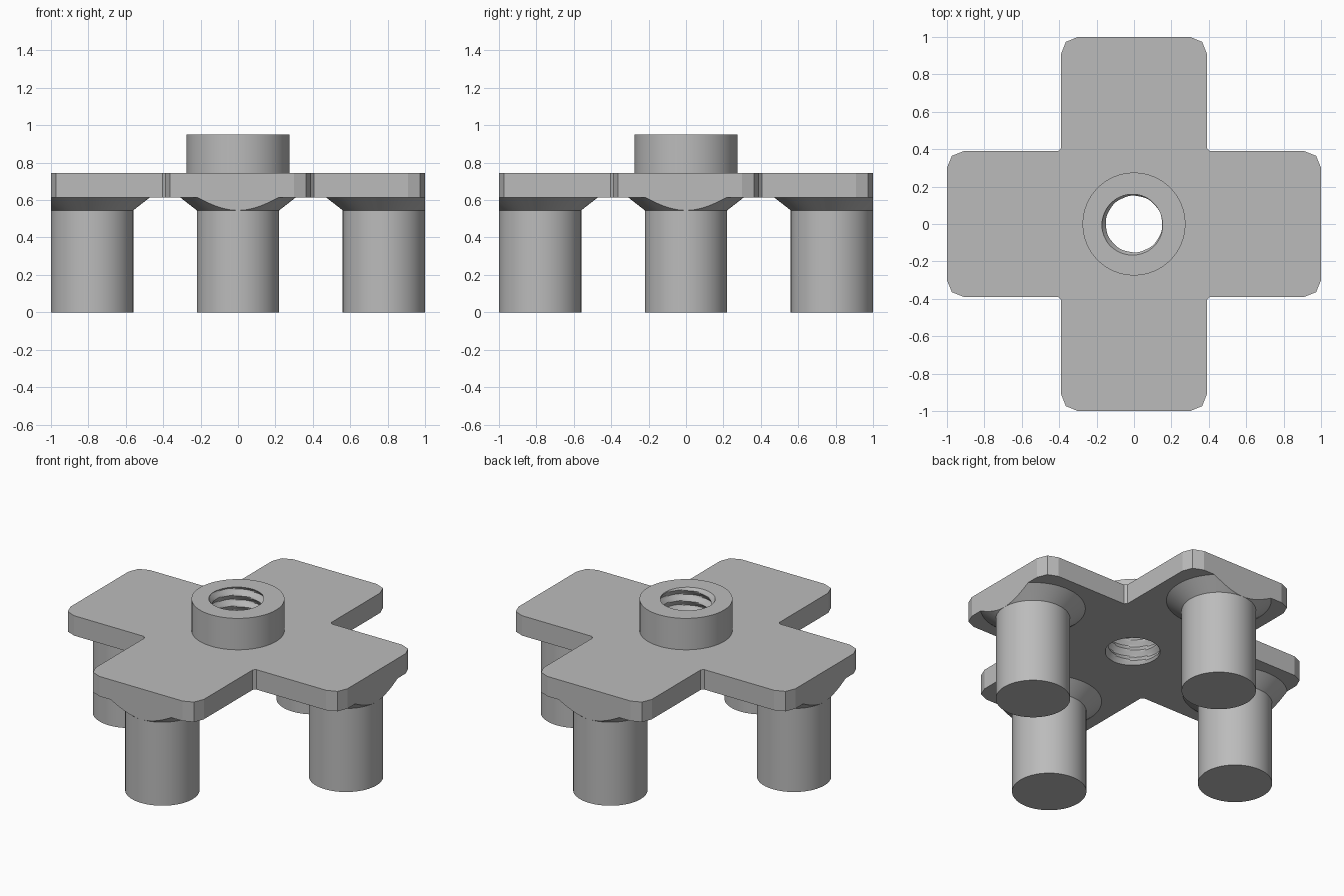
import bpy, bmesh
from math import sin, cos, pi, tau
from mathutils import Matrix, Vector

cube = bpy.data.objects.get("Cube")
if cube:
    bpy.data.objects.remove(cube, do_unlink=True)

GREY = (0.5, 0.5, 0.5, 1)
grey = bpy.data.materials.new("plain grey")
grey.use_nodes = True
grey.diffuse_color = GREY
grey.node_tree.nodes["Principled BSDF"].inputs["Base Color"].default_value = GREY

SEGS = 64
PLATE_Z, PLATE_TOP, BOSS_TOP = 0.615, 0.745, 0.95


def finish(name, bm, angle=0.5):
    bmesh.ops.recalc_face_normals(bm, faces=bm.faces)
    mesh = bpy.data.meshes.new(name)
    bm.to_mesh(mesh)
    bm.free()
    mesh.materials.append(grey)
    obj = bpy.data.objects.new(name, mesh)
    bpy.context.collection.objects.link(obj)
    smooth(obj, angle)
    return obj


def smooth(obj, angle):
    bpy.ops.object.select_all(action="DESELECT")
    obj.select_set(True)
    bpy.context.view_layer.objects.active = obj
    bpy.ops.object.shade_smooth_by_angle(angle=angle)


def lathe(rings, radius_at=None):
    """Closed solid from (radius, z) rings; radius_at(angle, z) can vary the radius."""
    bm = bmesh.new()
    loops = []
    for r, z in rings:
        loop = []
        for i in range(SEGS):
            a = tau * i / SEGS
            rad = radius_at(a, z) if radius_at else r
            loop.append(bm.verts.new((rad * cos(a), rad * sin(a), z)))
        loops.append(loop)
    for low, high in zip(loops, loops[1:]):
        for i in range(SEGS):
            j = (i + 1) % SEGS
            bm.faces.new((low[i], low[j], high[j], high[i]))
    bm.faces.new(loops[0])
    bm.faces.new(loops[-1])
    return bm


# Cross-shaped plate: one arm outline turned four times, then extruded
arm = [(0.39, -0.405), (0.39, -0.91), (0.364, -0.974), (0.3, -1.0)]
arm = [(-x, y) for x, y in arm] + [(x, y) for x, y in reversed(arm)]
bm = bmesh.new()
outline = []
for k in range(4):
    turn = Matrix.Rotation(k * pi / 2, 3, "Z")
    outline += [bm.verts.new(turn @ Vector((x, y, PLATE_Z))) for x, y in arm]
face = bm.faces.new(outline)
top = bmesh.ops.extrude_face_region(bm, geom=[face])["geom"]
bmesh.ops.translate(bm, vec=(0, 0, PLATE_TOP - PLATE_Z),
                    verts=[v for v in top if isinstance(v, bmesh.types.BMVert)])
plate = finish("cross_plate", bm, 0.3)

# Round boss on the plate
boss = finish("centre_boss", lathe([(0.275, PLATE_TOP), (0.275, BOSS_TOP)]))

# Threaded bore: a cutter whose radius follows a helical triangle wave
PITCH, STEPS = 0.07, 10


def thread(a, z):
    phase = (z / PITCH - a / tau) % 1
    return 0.15 + 0.025 * abs(2 * phase - 1)


z0 = PLATE_Z - 0.033
levels = [(0, z0 + i * PITCH / STEPS) for i in range(6 * STEPS)]
cutter = finish("bore_cutter", lathe(levels, thread))
cutter.hide_render = True
for obj in (plate, boss):
    mod = obj.modifiers.new("bore", "BOOLEAN")
    mod.operation, mod.solver, mod.object = "DIFFERENCE", "EXACT", cutter
    bpy.context.view_layer.objects.active = obj
    bpy.ops.object.modifier_apply(modifier=mod.name)
    smooth(obj, 0.5 if obj is boss else 0.3)
bpy.data.objects.remove(cutter, do_unlink=True)

# Four round legs with flared collars trimmed flush with the arm ends
for k, side in enumerate(("front", "left", "back", "right")):
    bm = lathe([(0.22, 0), (0.22, 0.545), (0.31, PLATE_Z)])
    bmesh.ops.translate(bm, verts=bm.verts, vec=(0, -0.78, 0))
    geom = bm.verts[:] + bm.edges[:] + bm.faces[:]
    cut = bmesh.ops.bisect_plane(bm, geom=geom, plane_co=(0, -1, 0),
                                 plane_no=(0, -1, 0), clear_outer=True)
    bmesh.ops.holes_fill(bm, edges=[e for e in bm.edges if e.is_boundary], sides=0)
    bmesh.ops.rotate(bm, verts=bm.verts, matrix=Matrix.Rotation(k * pi / 2, 3, "Z"))
    finish(side + "_leg", bm)
